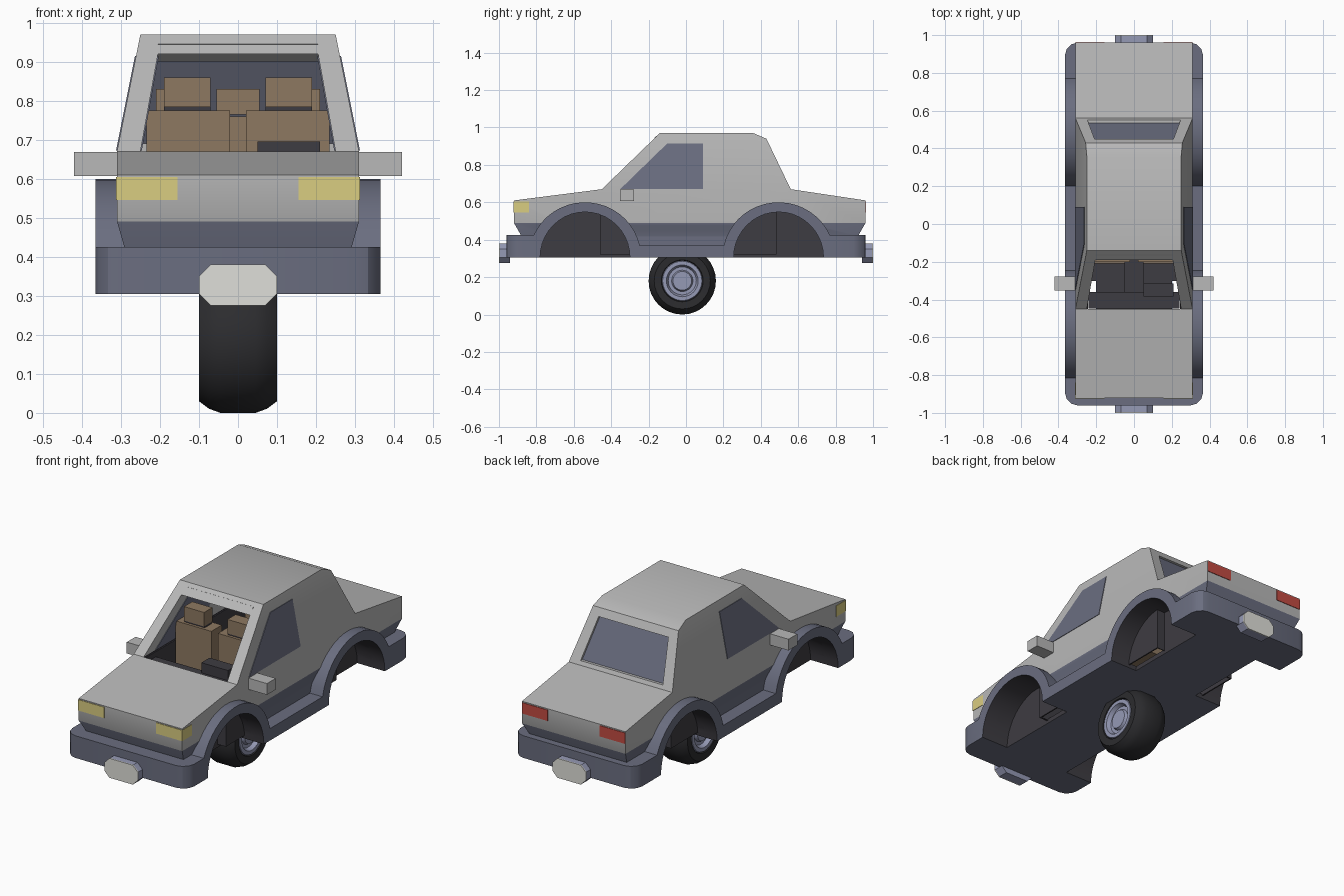
import bpy, bmesh, math

if "Cube" in bpy.data.objects:
    bpy.data.objects.remove(bpy.data.objects["Cube"])


def material(name, r, g, b):
    m = bpy.data.materials.new(name)
    m.use_nodes = True
    m.diffuse_color = (r, g, b, 1)
    m.node_tree.nodes["Principled BSDF"].inputs["Base Color"].default_value = (r, g, b, 1)
    return m


PAINT = material("light grey paint", .48, .48, .48)
SLATE = material("slate trim", .145, .155, .215)
BLUE = material("blue grey metal", .30, .32, .46)
BLACK = material("black plastic", .048, .045, .054)
TYRE = material("tyre rubber", .025, .025, .028)
BROWN = material("brown leather", .27, .19, .12)
AMBER = material("pale yellow lamp", .70, .61, .22)
RED = material("red lamp", .54, .07, .055)
WHITE = material("off white", .74, .74, .70)


def finish(name, bm, mats):
    bmesh.ops.recalc_face_normals(bm, faces=bm.faces)
    me = bpy.data.meshes.new(name)
    bm.to_mesh(me)
    bm.free()
    for m in mats:
        me.materials.append(m)
    ob = bpy.data.objects.new(name, me)
    bpy.context.collection.objects.link(ob)
    return ob


def prism(name, pts, inner, outer, mats, levels=(), split=None, bevel_y=None):
    """Side profile (y, z) spanned in x between two width functions of z."""
    bm = bmesh.new()
    face = bm.faces.new([bm.verts.new((0, y, z)) for y, z in pts])
    ext = bmesh.ops.extrude_face_region(bm, geom=[face])["geom"]
    for v in ext:
        if isinstance(v, bmesh.types.BMVert):
            v.co.x = 1
    for lv in levels:
        bmesh.ops.bisect_plane(bm, geom=bm.verts[:] + bm.edges[:] + bm.faces[:],
                               plane_co=(0, 0, lv), plane_no=(0, 0, 1))
    for v in bm.verts:
        a, b = inner(v.co.z), outer(v.co.z)
        v.co.x = a + (b - a) * v.co.x
    if bevel_y:
        corners = [e for e in bm.edges if all(abs(abs(v.co.y) - bevel_y) < 1e-4 for v in e.verts)
                   and abs(e.verts[0].co.z - e.verts[1].co.z) > .05]
        bmesh.ops.bevel(bm, geom=corners, offset=.065, segments=3, profile=.5, affect='EDGES')
    if split:
        for f in bm.faces:
            f.material_index = int(f.calc_center_median().z < split)
    return finish(name, bm, mats)


def box(name, x0, x1, y0, y1, z0, z1, mat):
    pts = [(y0, z0), (y0, z1), (y1, z1), (y1, z0)]
    return prism(name, pts, lambda z: x0, lambda z: x1, [mat])


def lathe(name, half, mat, y, z):
    """Spin a mirrored (x, radius) profile about the axle."""
    prof = half + [(-x, r) for x, r in reversed(half)]
    bm = bmesh.new()
    vs = [bm.verts.new((x, 0, r)) for x, r in prof]
    es = [bm.edges.new(p) for p in zip(vs, vs[1:])]
    bmesh.ops.spin(bm, geom=vs + es, cent=(0, 0, 0), axis=(1, 0, 0),
                   angle=math.tau, steps=32)
    bmesh.ops.remove_doubles(bm, verts=bm.verts, dist=1e-4)
    ob = finish(name, bm, [mat])
    ob.location = (0, y, z)
    return ob


def activate(ob):
    bpy.ops.object.select_all(action='DESELECT')
    ob.select_set(True)
    bpy.context.view_layer.objects.active = ob


def cut(ob, cutter):
    mod = ob.modifiers.new("cut", 'BOOLEAN')
    mod.operation, mod.solver, mod.object = 'DIFFERENCE', 'EXACT', cutter
    mod.material_mode = 'TRANSFER'
    activate(ob)
    bpy.ops.object.modifier_apply(modifier=mod.name)


def smooth(ob, angle=30):
    activate(ob)
    bpy.ops.object.shade_smooth_by_angle(angle=math.radians(angle))


def body_w(z):
    if z < .49:
        return .29 + .02 * max(0, z - .42) / .07
    return .31 - .06 * max(0, z - .67) / .30


def cabin_w(z):
    return .25 - .045 * max(0, z - .67) / .25


# Painted body with a slate skirt
body = prism("body", [(-.88, .35), (-.88, .42), (-.92, .49), (-.92, .61), (-.45, .67),
                      (-.14, .97), (.36, .97), (.43, .94), (.56, .67), (.96, .61),
                      (.96, .49), (.92, .42), (.92, .35)],
             lambda z: -body_w(z), body_w, [PAINT, SLATE], (.42, .49, .67), .49)

# Bumpers, sills and wheel arches in one side profile
FRONT, REAR, BASE = -.54, .495, .305


def arch(cy, start, end, n=18):
    angles = [start + (end - start) * i / n for i in range(n + 1)]
    return [(cy + .30 * math.cos(a), BASE + .295 * math.sin(a)) for a in angles]


low, high = math.asin(.065 / .295), math.asin(.12 / .295)
trim_pts = ([(-.96, BASE), (-.96, .425)] + arch(FRONT, math.pi - high, low)
            + arch(REAR, math.pi - low, high) + [(.96, .425), (.96, BASE)])
trim = prism("bumper_and_arches", trim_pts, lambda z: -.365, lambda z: .365,
             [SLATE], bevel_y=.96)

# Hollow cabin, open at the windscreen and the rear window
cavity = prism("cabin_cutter", [(-.45, .33), (-.45, .92), (.39, .92), (.42, .90), (.62, .90),
                                (.62, .69), (.48, .69), (.48, .33)],
               lambda z: -cabin_w(z), cabin_w, [PAINT, BLACK], (.67,), .67)
cutters = [cavity]

# Wheel wells
for cy in (FRONT, REAR):
    ring = [(cy + .24 * math.cos(a), BASE + .243 * math.sin(a))
            for a in (math.tau * i / 40 for i in range(40))]
    for s in (-1, 1):
        cutters.append(prism("well_cutter", ring, lambda z: s * .2, lambda z: s * .4, [BLACK]))
for c in cutters:
    c.hide_render = True
    cut(body, c)
    cut(trim, c)
for c in cutters:
    bpy.data.objects.remove(c)
smooth(body)
smooth(trim)

# Cabin tub walls that show inside the wells
for s, side in ((-1, "right"), (1, "left")):
    box(side + "_tub_wall", s * .243, s * .25, -.46, .485, .322, .665, BLACK)
box("front_tub_wall", -.25, .25, -.46, -.45, .322, .655, BLACK)
box("rear_tub_wall", -.25, .25, .48, .485, .322, .655, BLACK)

# Windows
side_pts = [(-.35, .672), (-.10, .915), (.09, .915), (.09, .672)]
for s, side in ((-1, "right"), (1, "left")):
    for label, w in (("outer", body_w), ("inner", cabin_w)):
        prism(f"{side}_window_{label}", side_pts, lambda z: s * (w(z) - .003),
              lambda z: s * (w(z) + .003), [SLATE])
prism("rear_window", [(.535, .69), (.435, .90), (.427, .90), (.527, .69)],
      lambda z: -cabin_w(z), cabin_w, [SLATE])
prism("windscreen_strip", [(-.169, .945), (-.160, .954), (-.15, .95), (-.16, .94)],
      lambda z: -.205, lambda z: .205, [PAINT])

# Lamps and mirrors
for s, side in ((-1, "right"), (1, "left")):
    box(side + "_headlamp", s * .155, s * .312, -.923, -.84, .545, .604, AMBER)
    box(side + "_tail_lamp", s * .155, s * .309, .956, .963, .545, .604, RED)
    box(side + "_mirror", s * .29, s * .42, -.352, -.277, .607, .668, PAINT)

# Blank end plates on their holders
oct_pts = [(-.1, .305), (-.1, .35), (-.07, .38), (.07, .38),
           (.1, .35), (.1, .305), (.07, .275), (-.07, .275)]
for s, end in ((-1, "front"), (1, "rear")):
    for label, a, b, mat in (("holder", .94, .994, BLUE), ("plate", .994, 1, WHITE)):
        ob = prism(f"{end}_{label}", oct_pts, lambda z: s * a, lambda z: s * b, [mat])
        ob.rotation_euler.z = math.pi / 2

# Single central wheel
tyre = lathe("tyre", [(.08, .105), (.098, .112), (.1, .15), (.075, .169), (.045, .18)],
             TYRE, -.02, .18)
rim = lathe("wheel_rim", [(.09, 0), (.09, .05), (.075, .057), (.075, .075),
                          (.097, .085), (.097, .105), (.08, .112)], BLUE, -.02, .18)
smooth(tyre, 35)
smooth(rim)

# Front seats and rear bench
for s, side in ((-1, "right"), (1, "left")):
    box(side + "_seat_cushion", s * .02, s * .235, -.21, .06, .36, .48, BROWN)
    box(side + "_seat_back", s * .02, s * .235, -.20, -.11, .42, .775, BROWN)
    box(side + "_headrest_post", s * .07, s * .19, -.185, -.125, .77, .784, BLACK)
    box(side + "_headrest", s * .07, s * .19, -.19, -.12, .784, .86, BROWN)
    box(side + "_bench_headrest", s * .07, s * .21, .36, .42, .77, .83, BROWN)
box("middle_headrest", -.055, .055, .36, .42, .765, .83, BROWN)
box("bench_back", -.21, .21, .36, .45, .42, .76, BROWN)
box("bench_cushion", -.21, .21, .17, .38, .36, .5, BROWN)

# Dashboard, instrument hood and centre console
box("dashboard", -.24, .24, -.448, -.36, .50, .64, BLACK)
box("instrument_hood", .05, .21, -.385, -.315, .58, .695, BLACK)
box("centre_console", -.05, .05, -.36, .02, .33, .50, BLACK)
